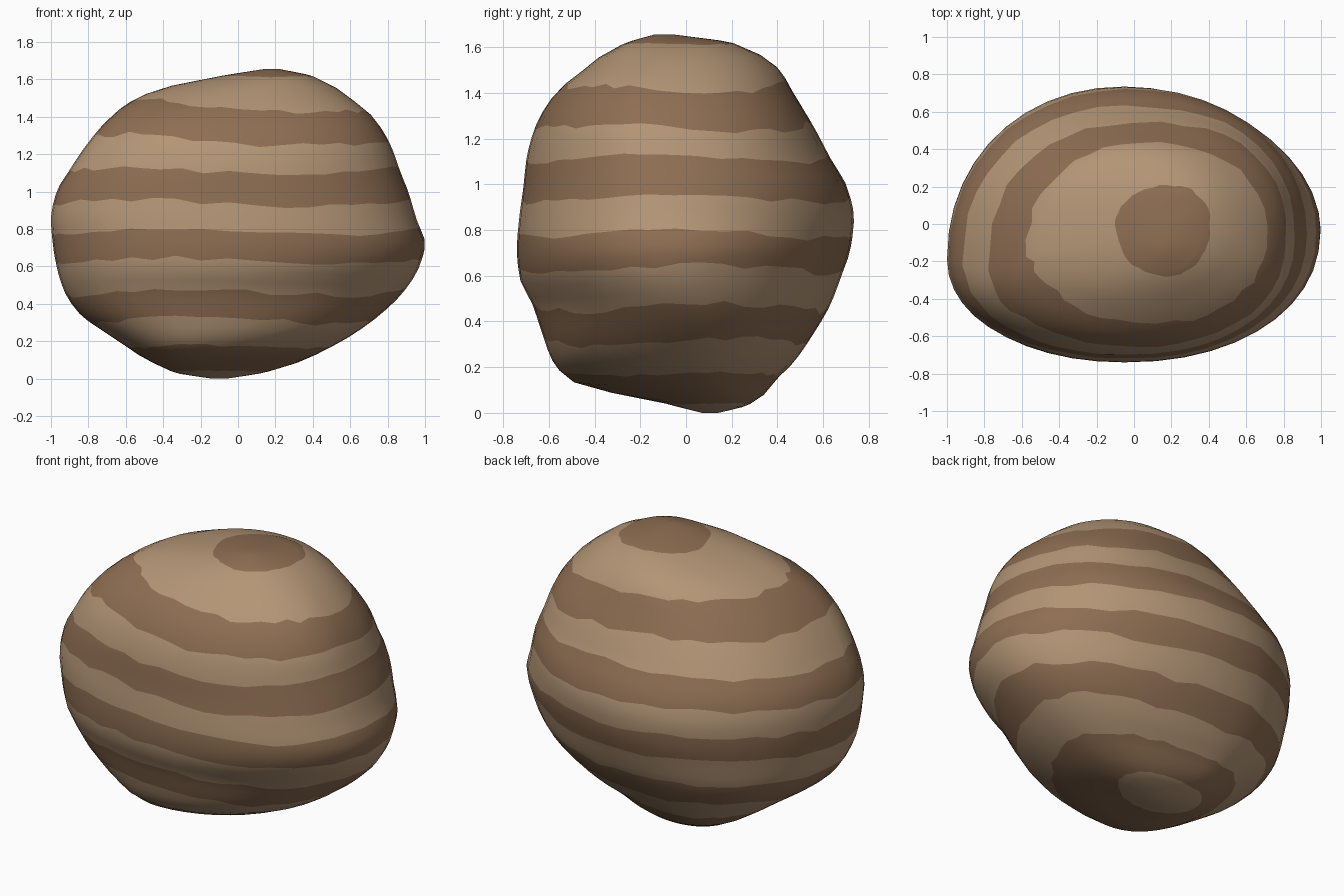
import bpy, bmesh, math, random

if "Cube" in bpy.data.objects:
    bpy.data.objects.remove(bpy.data.objects["Cube"])
random.seed(4)

# horizontal sections: z, x min, x max, y min, y max, centre x, centre y
ROWS = [
    (0, -.14, -.06, .07, .14, -.1, .1),
    (.03, -.33, .13, -.05, .26, -.1, .1),
    (.07, -.42, .27, -.2, .33, -.15, .07),
    (.1, -.49, .36, -.4, .36, -.2, .02),
    (.14, -.55, .44, -.5, .39, -.2, 0),
    (.22, -.67, .59, -.58, .47, -.15, -.03),
    (.35, -.85, .77, -.63, .56, -.1, -.05),
    (.47, -.93, .89, -.67, .63, -.08, -.08),
    (.6, -.97, .97, -.73, .68, -.06, -.1),
    (.72, -.99, 1, -.74, .72, -.05, -.1),
    (.85, -1, .955, -.73, .735, -.05, -.12),
    (1, -.97, .91, -.71, .7, -.05, -.13),
    (1.1, -.91, .87, -.7, .64, -.05, -.15),
    (1.25, -.81, .815, -.66, .56, -.02, -.18),
    (1.4, -.68, .72, -.57, .47, 0, -.18),
    (1.5, -.54, .6, -.45, .41, .04, -.12),
    (1.57, -.34, .5, -.36, .32, .09, -.08),
    (1.62, -.08, .39, -.26, .2, .18, -.05),
    (1.655, .14, .22, -.14, -.05, .18, -.1),
]
TOP = ROWS[-1][0]
BANDS = [0, .04, .17, .31, .46, .63, .78, .94, 1.11, 1.27, 1.45, 1.615, TOP]
SEGS = 44


def slope(i, k):
    if i == 0 or i == len(ROWS) - 1:
        a, b = (0, 1) if i == 0 else (i - 1, i)
        return (ROWS[b][k] - ROWS[a][k]) / (ROWS[b][0] - ROWS[a][0])
    p, c, n = ROWS[i - 1], ROWS[i], ROWS[i + 1]
    d1, d2 = (c[k] - p[k]) / (c[0] - p[0]), (n[k] - c[k]) / (n[0] - c[0])
    return 0 if d1 * d2 <= 0 else 2 * d1 * d2 / (d1 + d2)


def section(z):
    i = max(j for j in range(len(ROWS) - 1) if ROWS[j][0] <= z)
    a, b = ROWS[i], ROWS[i + 1]
    h = b[0] - a[0]
    t = (z - a[0]) / h
    return [(2*t**3 - 3*t*t + 1) * a[k] + (t**3 - 2*t*t + t) * h * slope(i, k)
            + (3*t*t - 2*t**3) * b[k] + (t**3 - t*t) * h * slope(i + 1, k)
            for k in range(1, 7)]


def bump(z, mid, width):
    return math.exp(-((z - mid) / width) ** 2)


def fullness(z, right, back):
    """Superellipse exponent of one corner of the section."""
    if right and back:
        return 2.1 + .33 * bump(z, 1.3, .25) - .22 * bump(z, .68, .22)
    if right:
        return 2.15 - .3 * bump(z, .1, .1) - .25 * bump(z, .47, .15)
    if back:
        return 2.1 + .12 * bump(z, 1.2, .2) + .15 * bump(z, .35, .2)
    return 2.1 + .15 * bump(z, .15, .2)


def surface(z, ang):
    x0, x1, y0, y1, cx, cy = section(z)
    c, s = math.cos(ang), math.sin(ang)
    n = fullness(z, c > 0, s > 0)
    skew = .07 * min(1, (y1 - y0) / 1.2) ** 2
    ye = cy + math.copysign(skew, c)          # left end sits further forward
    x = cx + ((x1 if c > 0 else x0) - cx) * abs(c) ** (2 / n)
    y = ye + ((y1 if s > 0 else y0) - ye) * abs(s) ** (2 / n)
    return x, y, z


# rings along the stripe edges, with two in-between rings per stripe
bm = bmesh.new()
levels = []
for a, b in zip(BANDS, BANDS[1:]):
    levels += [a, a + (b - a) / 3, a + (b - a) * 2 / 3]
levels.append(TOP)
rings = []
for k, z in enumerate(levels):
    damp = min(1, z / .3, (TOP - z) / .25)
    jit = .014 if k % 3 == 0 else .004
    ring = []
    for j in range(SEGS):
        ang = math.tau * j / SEGS
        wave = .016 * math.sin(3 * ang + z * 2) + random.uniform(-jit, jit)
        wave -= .055 * bump(z, 1.4, .15) * math.cos(ang)   # upper stripes rise to the left
        ring.append(bm.verts.new(surface(z + damp * wave, ang)))
    rings.append(ring)

# striped skin
for k in range(len(rings) - 1):
    for j in range(SEGS):
        n = (j + 1) % SEGS
        f = bm.faces.new((rings[k][j], rings[k][n], rings[k + 1][n], rings[k + 1][j]))
        f.material_index = (k // 3) % 2
bm.faces.new(rings[0][::-1]).material_index = 0
bm.faces.new(rings[-1]).material_index = 1
bmesh.ops.recalc_face_normals(bm, faces=bm.faces)
for f in bm.faces:
    f.smooth = True

mesh = bpy.data.meshes.new("striped_boulder")
bm.to_mesh(mesh)
bm.free()
for name, col in (("light_stone", (.45, .30, .18, 1)), ("dark_stone", (.27, .155, .085, 1))):
    m = bpy.data.materials.new(name)
    m.diffuse_color = col
    m.use_nodes = True
    m.node_tree.nodes["Principled BSDF"].inputs["Base Color"].default_value = m.diffuse_color
    mesh.materials.append(m)
rock = bpy.data.objects.new("striped_boulder", mesh)
bpy.context.collection.objects.link(rock)
